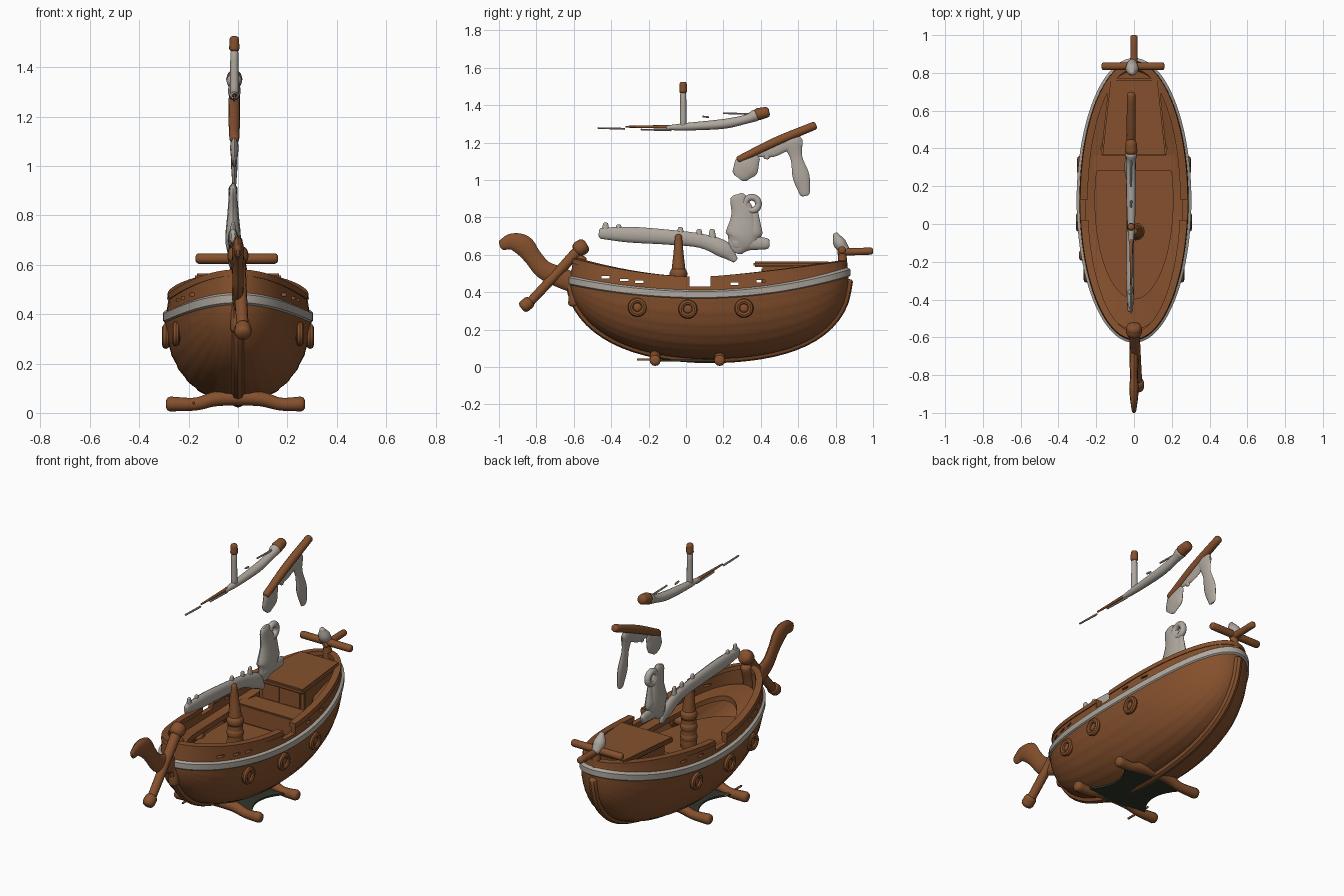
import bpy, bmesh, math
from math import sin, cos, pi, sqrt
from mathutils import Vector, Matrix

if "Cube" in bpy.data.objects:
    bpy.data.objects.remove(bpy.data.objects["Cube"])

MID, HALF, BEAM = 0.125, 0.745, 0.295   # hull centre, half length, half width
FULL = 0.9                              # roundness of the bilge


def material(name, rgb):
    m = bpy.data.materials.new(name)
    m.use_nodes = True
    m.diffuse_color = (*rgb, 1)
    m.node_tree.nodes["Principled BSDF"].inputs["Base Color"].default_value = (*rgb, 1)
    return m


WOOD = material("brown wood", (0.235, 0.081, 0.026))
CLOTH = material("pale grey", (0.43, 0.39, 0.345))
DARK = material("dark green grey", (0.03, 0.036, 0.024))


def finish(name, bm, mat, smooth=True):
    bmesh.ops.recalc_face_normals(bm, faces=bm.faces)
    me = bpy.data.meshes.new(name)
    bm.to_mesh(me)
    bm.free()
    me.materials.append(mat)
    ob = bpy.data.objects.new(name, me)
    bpy.context.collection.objects.link(ob)
    bpy.ops.object.select_all(action="DESELECT")
    ob.select_set(True)
    bpy.context.view_layer.objects.active = ob
    if smooth:
        bpy.ops.object.shade_smooth_by_angle(angle=0.7)
    return ob


def loft(bm, rows, close_rows=False, close_cols=False, caps=False):
    """Skin a grid of points with quads."""
    vs = [[bm.verts.new(p) for p in r] for r in rows]
    n, m = len(vs), len(vs[0])
    for i in range(n if close_rows else n - 1):
        for j in range(m if close_cols else m - 1):
            a, b = vs[i], vs[(i + 1) % n]
            k = (j + 1) % m
            bm.faces.new((a[j], a[k], b[k], b[j]))
    if caps:
        bm.faces.new(vs[0])
        bm.faces.new(vs[-1])


def tube(name, pts, mat, flat=1.0, sides=12, steps=5):
    """Rounded tube through (x, y, z, radius) points; flat squashes it sideways."""
    P = [Vector(p) for p in pts]
    P = [2 * P[0] - P[1]] + P + [2 * P[-1] - P[-2]]
    path = []
    for i in range(1, len(P) - 2):
        a, b, c, d = P[i - 1:i + 3]
        for s in range(steps):
            t = s / steps
            path.append(0.5 * (2 * b + (c - a) * t + (2 * a - 5 * b + 4 * c - d) * t * t
                               + (3 * b - a - 3 * c + d) * t ** 3))
    path.append(P[-2])
    # short rounded ends
    d0, d1 = (path[0] - path[1]).xyz.normalized(), (path[-1] - path[-2]).xyz.normalized()
    start, end = path[0], path[-1]
    for reach, shrink in ((0.35, 0.85), (0.55, 0.5)):
        path.insert(0, Vector((*(start.xyz + d0 * start.w * reach), start.w * shrink)))
        path.append(Vector((*(end.xyz + d1 * end.w * reach), end.w * shrink)))
    rows = []
    for i, p in enumerate(path):
        t = (path[min(i + 1, len(path) - 1)] - path[max(i - 1, 0)]).xyz.normalized()
        ref = Vector((0, 0, 1)) if abs(t.x) > 0.9 else Vector((1, 0, 0))
        v = t.cross(ref).normalized()
        u = v.cross(t)
        rows.append([p.xyz + p.w * (u * cos(k * 2 * pi / sides) * flat + v * sin(k * 2 * pi / sides))
                     for k in range(sides)])
    bm = bmesh.new()
    loft(bm, rows, close_cols=True, caps=True)
    return finish(name, bm, mat)


def box(bm, x0, x1, y0, y1, z0, z1):
    mat = Matrix.Translation(((x0 + x1) / 2, (y0 + y1) / 2, (z0 + z1) / 2)) @ \
        Matrix.Diagonal((x1 - x0, y1 - y0, z1 - z0, 1))
    bmesh.ops.create_cube(bm, size=1, matrix=mat)


def block(name, dims, bevel=0.006, aft_width=1.0):
    """Bevelled box, optionally narrowed at its aft end."""
    bm = bmesh.new()
    box(bm, *dims)
    for v in bm.verts:
        if v.co.y > dims[3] - 0.001:
            v.co.x *= aft_width
    bmesh.ops.bevel(bm, geom=bm.edges[:], offset=bevel, segments=2, affect="EDGES")
    return finish(name, bm, WOOD)


def belt(y):
    d = y - 0.08
    return 0.388 + (0.153 if d < 0 else 0.19) * d * d


def top(y):
    return 0.472 + 0.2 * max(0, 0.05 - y) ** 1.8 + 0.12 * max(0, y - 0.1) ** 1.3


def span(y):
    return sqrt(max(0, 1 - ((y - MID) / HALF) ** 2))


def drop(y):
    return (belt(y) - 0.045) * span(y) ** (0.8 if y > MID else 1)


def hull_x(y, z):
    return BEAM * span(y) * max(0, 1 - ((belt(y) - z) / drop(y)) ** 2) ** (FULL / 2)


def ring(name, section, mat, taper=False, n=96):
    """Closed band around the hull; section lists (plan scale, height rule)."""
    rows = []
    for i in range(n):
        a = 2 * pi * i / n
        rows.append([(BEAM * s * sin(a), MID + (HALF * s if taper else HALF + BEAM * (s - 1)) * cos(a),
                      h(MID + HALF * cos(a))) for s, h in section])
    bm = bmesh.new()
    loft(bm, rows, True, True)
    return finish(name, bm, mat)


# Planked hull shell
rows = []
for i in range(49):
    u = 0.03 + (pi - 0.06) * i / 48
    y = MID - HALF * cos(u)
    row = []
    for j in range(49):
        v = pi * (j / 48 - 0.5)
        lap = 1 + 0.005 * (abs(j - 24) % 3)
        row.append((math.copysign(BEAM * span(y) * abs(sin(v)) ** FULL * lap, v), y,
                    belt(y) - drop(y) * cos(v) * lap))
    rows.append(row)
bm = bmesh.new()
loft(bm, rows)
finish("hull", bm, WOOD)

# Keel following the hull underside
keel = []
for i in range(17):
    y = MID - HALF * cos(0.06 + (pi - 0.12) * i / 16)
    keel.append((0, y, belt(y) - drop(y), 0.024))
tube("keel", keel, WOOD, sides=8, steps=2)

# Bulwark and gunwale with side gangways and scuppers
bulwark = ring("bulwark", [(0.995, lambda y: belt(y) - 0.01), (0.95, top), (0.86, top),
                           (0.88, lambda y: belt(y) - 0.01)], WOOD)
gunwale = ring("gunwale", [(0.975, lambda y: top(y) - 0.014), (0.965, lambda y: top(y) + 0.012),
                           (0.83, lambda y: top(y) + 0.012), (0.83, lambda y: top(y) - 0.014)], WOOD)
bm = bmesh.new()
box(bm, -0.5, 0.5, 0.02, 0.13, 0.43, 0.8)
for y in (-0.43, -0.33, -0.25, 0.26, 0.40):
    z = belt(y) + 0.052
    box(bm, -0.5, 0.5, y - 0.022, y + 0.022, z - 0.006, z + 0.006)
cutter = finish("opening_cutter", bm, WOOD, False)
cutter.hide_render = True
for ob in (bulwark, gunwale):
    mod = ob.modifiers.new("openings", "BOOLEAN")
    mod.object = cutter
    mod.solver = "EXACT"
    bpy.context.view_layer.objects.active = ob
    bpy.ops.object.modifier_apply(modifier=mod.name)
bpy.data.objects.remove(cutter)

# Pale rubbing band, side deck and floor
ring("rubbing_band", [(0.99, lambda y: belt(y) - 0.026), (1.03, lambda y: belt(y) - 0.016),
                      (1.03, lambda y: belt(y) + 0.016), (0.97, lambda y: belt(y) + 0.026)], CLOTH)
ring("side_deck", [(0.92, lambda y: belt(y) + 0.012), (0.70, lambda y: belt(y) + 0.005),
                   (0.70, lambda y: belt(y) - 0.025), (0.92, lambda y: belt(y) - 0.012)], WOOD, taper=True)
bm = bmesh.new()
bmesh.ops.create_circle(bm, cap_ends=True, segments=48, radius=1, matrix=Matrix.Translation(
    (0, MID, 0.31)) @ Matrix.Diagonal((BEAM * 0.86, HALF * 0.82, 1, 1)))
finish("floor", bm, WOOD, False)

# Aft cabin, its roof, doors and step
block("cabin", (-0.15, 0.15, 0.41, 0.75, 0.31, 0.54), aft_width=0.75)
block("cabin_roof", (-0.175, 0.175, 0.36, 0.77, 0.535, 0.565), 0.008, aft_width=0.75)
block("cabin_step", (-0.22, 0.22, 0.28, 0.42, 0.31, 0.42))
for s in (-1, 1):
    block("cabin_door", (s * 0.07 - 0.055, s * 0.07 + 0.055, 0.403, 0.415, 0.425, 0.525), 0.003)

# Portholes on both sides
for y, z in ((-0.26, 0.32), (0.01, 0.31), (0.31, 0.315)):
    for s in (-1, 1):
        x = hull_x(y, z) + 0.008
        rim = [(s * x, y + 0.036 * cos(k * pi / 8), z + 0.036 * sin(k * pi / 8), 0.015)
               for k in range(17)]
        tube("porthole_rim", rim, WOOD, sides=8, steps=2)
        tube("porthole_plug", [(s * (x - 0.04), y, z, 0.03), (s * (x - 0.008), y, z, 0.028)], WOOD)

# Mast stump with collars
tube("mast", [(0.01, -0.04, 0.30, 0.045), (0.01, -0.04, 0.48, 0.04), (0.005, -0.04, 0.60, 0.028),
              (0, -0.04, 0.70, 0.018)], WOOD)
for z in (0.36, 0.42, 0.49):
    tube("mast_collar", [(0.01, -0.04, z, 0.047), (0.01, -0.04, z + 0.015, 0.047)], WOOD)

# Curled prow and crossed bow post
tube("prow", [(0, -0.57, 0.43, 0.045), (0, -0.66, 0.475, 0.055), (0, -0.76, 0.52, 0.05),
              (0, -0.82, 0.59, 0.048), (0, -0.87, 0.65, 0.056), (0, -0.93, 0.67, 0.045),
              (0, -0.98, 0.655, 0.03)], WOOD, flat=0.45)
tube("bow_post", [(0.02, -0.85, 0.33, 0.024), (0.01, -0.7, 0.49, 0.026), (0, -0.57, 0.63, 0.03)], WOOD)
tube("bow_post_foot", [(0.02, -0.865, 0.325, 0.034), (0.02, -0.84, 0.345, 0.034)], WOOD)
tube("bow_post_cap", [(0, -0.575, 0.63, 0.042), (0, -0.55, 0.645, 0.042)], WOOD)
tube("stem", [(0, -0.60, 0.34, 0.03), (0, -0.59, 0.48, 0.032), (0, -0.56, 0.58, 0.03)], WOOD)

# Stern crossbar, tiller and finial
tube("stern_crossbar", [(-0.16, 0.835, 0.625, 0.021), (0.15, 0.835, 0.625, 0.021)], WOOD)
tube("tiller", [(0, 0.82, 0.615, 0.02), (0, 0.99, 0.62, 0.019)], WOOD)
tube("stern_post", [(0, 0.84, 0.48, 0.03), (0, 0.835, 0.63, 0.02)], WOOD)
tube("stern_finial", [(-0.01, 0.85, 0.625, 0.026), (-0.01, 0.82, 0.665, 0.034),
                      (-0.01, 0.80, 0.71, 0.014)], CLOTH)

# Display stand: two shaped bars and a plate with hollowed ends
for y in (-0.165, 0.18):
    tube("stand_bar", [(-0.275, y, 0.036, 0.03), (-0.17, y, 0.036, 0.026), (-0.08, y, 0.058, 0.03),
                       (0.08, y, 0.058, 0.03), (0.17, y, 0.036, 0.026), (0.255, y, 0.036, 0.03)], WOOD)
rows = []
for i in range(13):
    y, half = 0.0075 + 0.1725 * (i / 6 - 1), 0.13 + 0.09 * (i / 6 - 1) ** 2
    rows.append([(sx * half, y, z) for sx, z in ((-1, 0.03), (1, 0.03), (1, 0.04), (-1, 0.04))])
bm = bmesh.new()
loft(bm, rows, close_cols=True, caps=True)
finish("stand_plate", bm, DARK)
tube("stand_rod", [(-0.18, -0.26, 0.04, 0.006), (-0.18, -0.1, 0.04, 0.006)], WOOD)

# Lower furled sail with its ragged end
X = -0.02
tube("furled_sail", [(X, -0.45, 0.715, 0.03), (X, -0.3, 0.708, 0.042), (X, -0.1, 0.695, 0.04),
                     (X, 0.08, 0.675, 0.038), (X, 0.2, 0.63, 0.045), (X, 0.26, 0.575, 0.018)],
     CLOTH, flat=0.5)
for y, z in ((-0.43, 0.765), (-0.36, 0.755), (-0.03, 0.74), (0.07, 0.73), (0.14, 0.73)):
    tube("sail_tuft", [(X, y, z - 0.06, 0.025), (X, y, z, 0.014)], CLOTH, flat=0.6)
tube("sail_fold", [(X, 0.27, 0.64, 0.05), (X, 0.30, 0.70, 0.09), (X, 0.305, 0.81, 0.065),
                   (X, 0.28, 0.90, 0.045)], CLOTH, flat=0.35)
tube("sail_corner", [(X, 0.27, 0.67, 0.05), (X, 0.43, 0.66, 0.03)], CLOTH, flat=0.5)
tube("sail_loop", [(X, 0.352 + 0.036 * cos(k * pi / 6), 0.872 + 0.036 * sin(k * pi / 6), 0.018)
                   for k in range(13)], CLOTH, steps=2)
tube("sail_neck", [(X, 0.35, 0.72, 0.06), (X, 0.36, 0.83, 0.026)], CLOTH, flat=0.4)

# Gaff spar with torn sail lobes
X = -0.015
tube("gaff", [(X, 0.285, 1.11, 0.02), (X, 0.48, 1.205, 0.024), (X, 0.685, 1.29, 0.022)], WOOD)
tube("sail_lobe", [(X, 0.36, 1.12, 0.04), (X, 0.325, 1.075, 0.068), (X, 0.295, 1.035, 0.052)],
     CLOTH, flat=0.25)
tube("sail_strip", [(X, 0.57, 1.20, 0.055), (X, 0.59, 1.12, 0.032), (X, 0.615, 1.02, 0.045),
                    (X, 0.635, 0.93, 0.028)], CLOTH, flat=0.3)
tube("sail_web", [(X, 0.38, 1.145, 0.022), (X, 0.46, 1.155, 0.032), (X, 0.53, 1.19, 0.038),
                  (X, 0.60, 1.20, 0.038)], CLOTH, flat=0.3)
tube("sail_shred", [(X, 0.44, 1.16, 0.018), (X, 0.43, 1.12, 0.015)], CLOTH, flat=0.5)

# Topmast and upper yard
tube("topmast", [(X, -0.015, 1.29, 0.018), (X, -0.015, 1.46, 0.016)], CLOTH)
tube("topmast_cap", [(X, -0.015, 1.475, 0.021), (X, -0.015, 1.515, 0.019)], WOOD)
tube("upper_yard", [(X, -0.1, 1.28, 0.012), (X, 0, 1.285, 0.02), (X, 0.2, 1.30, 0.026),
                    (X, 0.32, 1.325, 0.024), (X, 0.37, 1.345, 0.032)], CLOTH)
tube("upper_yard_end", [(X, 0.385, 1.352, 0.033), (X, 0.43, 1.362, 0.029)], WOOD)
tube("yard_splinter", [(X, -0.32, 1.285, 0.005), (X, -0.08, 1.285, 0.01)], WOOD)
for y0, y1, z in ((-0.47, -0.33, 1.278), (-0.24, -0.08, 1.27), (0.2, 0.35, 1.357), (0.09, 0.12, 1.34)):
    tube("rope_shred", [(X, y0, z, 0.005), (X, y1, z - 0.004, 0.006)], CLOTH, sides=6)
